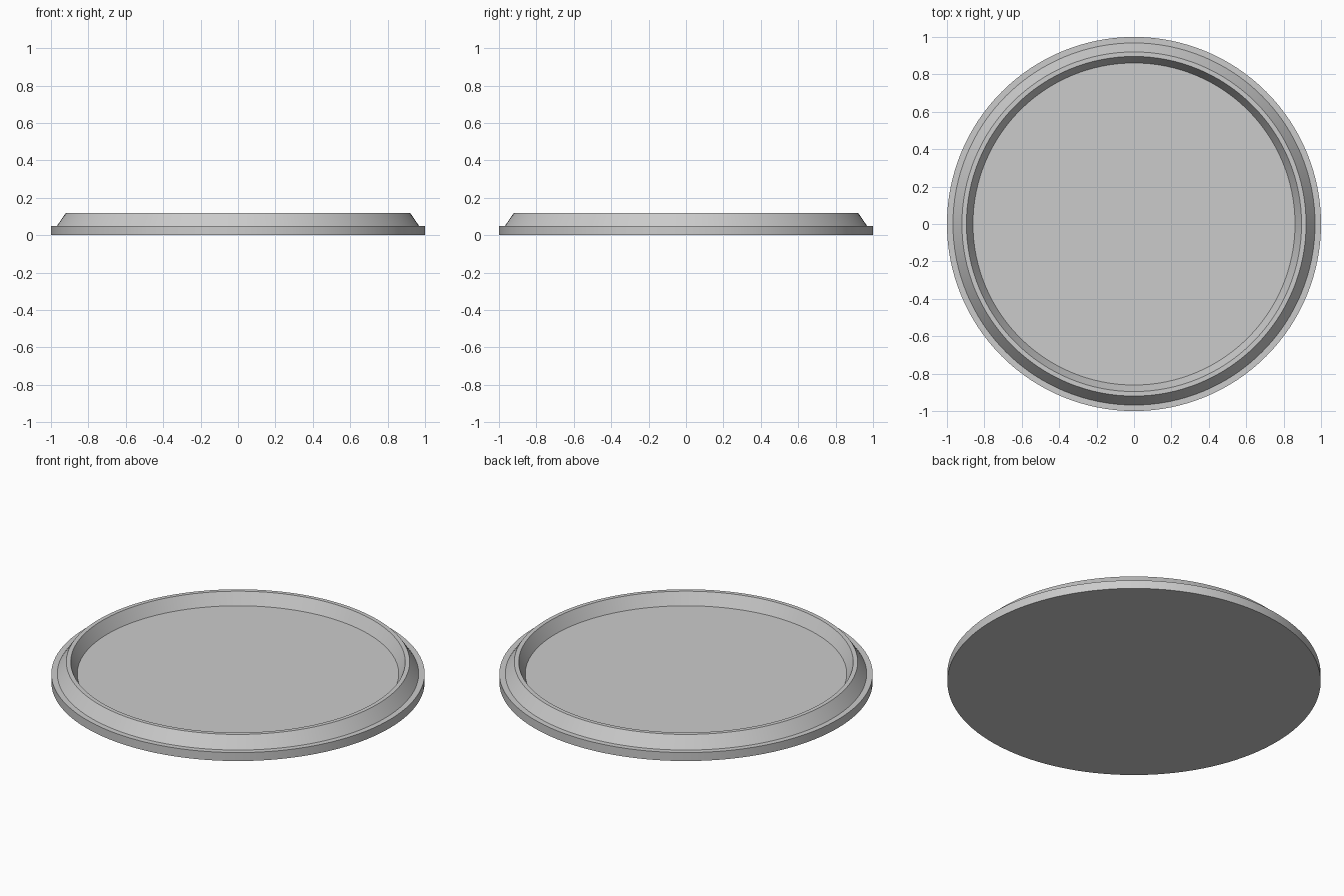
import bpy, bmesh
from math import pi, cos, sin, radians

cube = bpy.data.objects.get("Cube")
if cube:
    bpy.data.objects.remove(cube, do_unlink=True)

SEGMENTS = 128

# Single plain grey
grey = bpy.data.materials.new("plain_grey")
grey.use_nodes = True
colour = (0.6, 0.6, 0.6, 1)
grey.diffuse_color = colour
grey.node_tree.nodes["Principled BSDF"].inputs["Base Color"].default_value = colour


def lathe(name, profile):
    """Revolve (radius, height) points and close both ends with flat discs."""
    bm = bmesh.new()
    rings = []
    for r, z in profile:
        rings.append([bm.verts.new((r * cos(2 * pi * i / SEGMENTS),
                                    r * sin(2 * pi * i / SEGMENTS), z))
                      for i in range(SEGMENTS)])
    for low, high in zip(rings, rings[1:]):
        for i in range(SEGMENTS):
            j = (i + 1) % SEGMENTS
            bm.faces.new((low[i], low[j], high[j], high[i]))
    bm.faces.new(rings[0][::-1])
    bm.faces.new(rings[-1])
    mesh = bpy.data.meshes.new(name)
    bm.to_mesh(mesh)
    bm.free()
    mesh.materials.append(grey)
    obj = bpy.data.objects.new(name, mesh)
    bpy.context.collection.objects.link(obj)
    bpy.ops.object.select_all(action="DESELECT")
    obj.select_set(True)
    bpy.context.view_layer.objects.active = obj
    bpy.ops.object.shade_smooth_by_angle(angle=radians(30))
    return obj


# Shallow round tray: flat foot, narrow ledge, sloped rim, recessed floor
lathe("round_tray", [
    (1.0, 0.0), (1.0, 0.05),        # foot wall
    (0.968, 0.05), (0.92, 0.12),    # ledge and outer slope
    (0.896, 0.12), (0.861, 0.05),   # rim top and inner slope to floor
])
